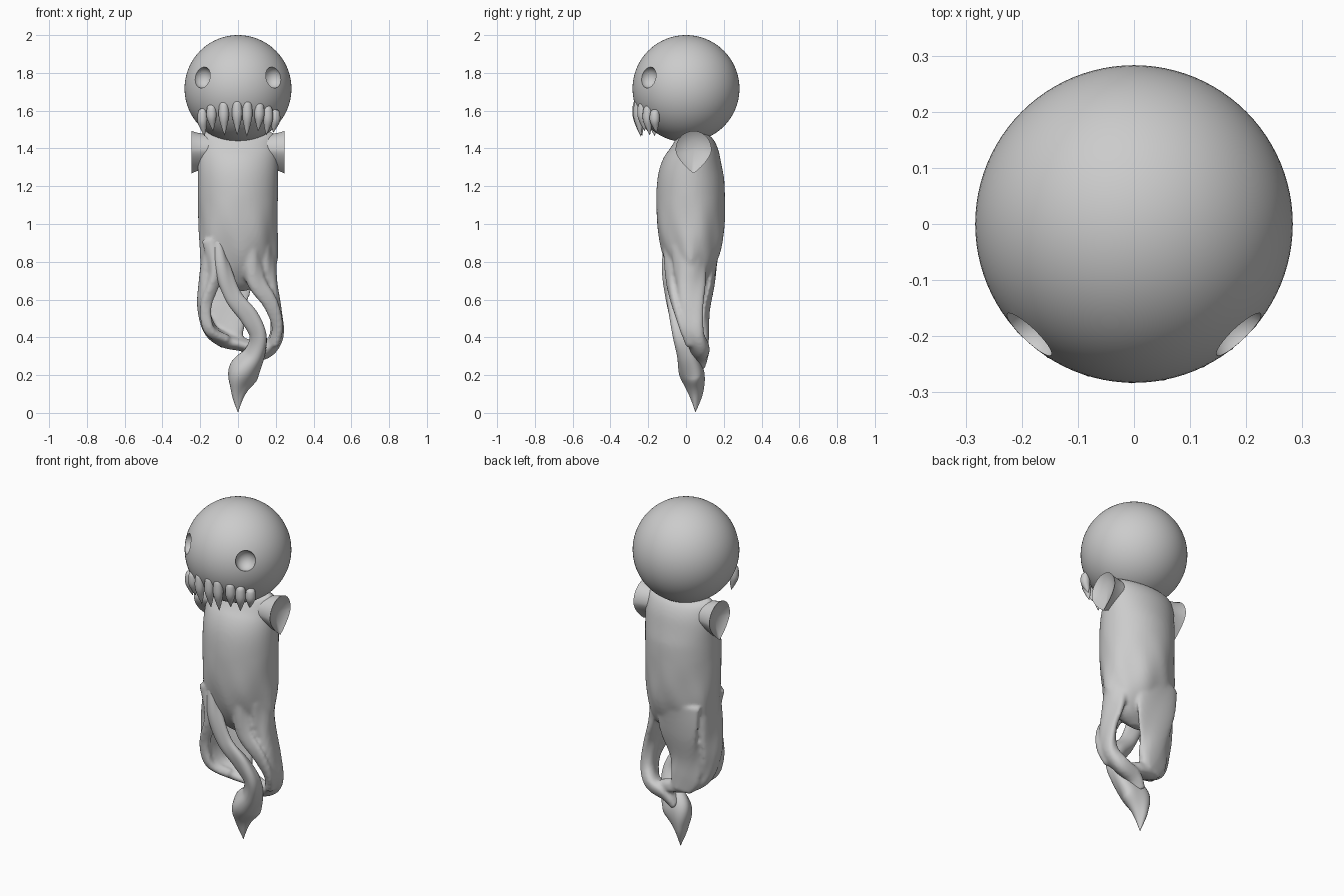
import bpy
import bmesh
from math import sin, cos, pi, radians, sqrt
from mathutils import Vector, Matrix

cube = bpy.data.objects.get("Cube")
if cube:
    bpy.data.objects.remove(cube, do_unlink=True)

grey = bpy.data.materials.new("plain grey")
grey.use_nodes = True
grey.diffuse_color = (0.6, 0.6, 0.6, 1)
grey.node_tree.nodes["Principled BSDF"].inputs["Base Color"].default_value = (0.6, 0.6, 0.6, 1)


def make(name, bm):
    bmesh.ops.recalc_face_normals(bm, faces=bm.faces)
    mesh = bpy.data.meshes.new(name)
    bm.to_mesh(mesh)
    bm.free()
    mesh.materials.append(grey)
    obj = bpy.data.objects.new(name, mesh)
    bpy.context.collection.objects.link(obj)
    return obj


def smooth(obj, angle=40):
    bpy.ops.object.select_all(action='DESELECT')
    obj.select_set(True)
    bpy.context.view_layer.objects.active = obj
    bpy.ops.object.shade_smooth_by_angle(angle=radians(angle))


def bake(obj):
    """Turn the modifier result into the object's own mesh."""
    bpy.context.view_layer.update()
    deps = bpy.context.evaluated_depsgraph_get()
    mesh = bpy.data.meshes.new_from_object(obj.evaluated_get(deps))
    obj.modifiers.clear()
    obj.data = mesh


def loft(bm, rings):
    """Skin a list of closed rings and cap both ends."""
    rows = [[bm.verts.new(p) for p in ring] for ring in rings]
    n = len(rows[0])
    for a, b in zip(rows, rows[1:]):
        for i in range(n):
            j = (i + 1) % n
            bm.faces.new((a[i], a[j], b[j], b[i]))
    bm.faces.new(rows[0])
    bm.faces.new(rows[-1][::-1])


def spline(points, steps=8):
    """Catmull-Rom samples through points of any dimension."""
    pts = [Vector(p) for p in points]
    pts = [pts[0]] + pts + [pts[-1]]
    out = []
    for a, b, c, d in zip(pts, pts[1:], pts[2:], pts[3:]):
        for k in range(steps):
            t = k / steps
            out.append(b + (c - a) * (t / 2) + (a * 2 - b * 5 + c * 4 - d) * (t * t / 2)
                       + (b * 3 - a - c * 3 + d) * (t ** 3 / 2))
    return out + [pts[-1]]


def sweep(bm, points, side, fold=None, sides=32, steps=8):
    """Sweep an oval along x, y, z, half width, half thickness points."""
    samples = spline(points, steps)
    rings = []
    for k, s in enumerate(samples):
        p = Vector(s[:3])
        ahead = Vector(samples[min(k + 1, len(samples) - 1)][:3])
        behind = Vector(samples[max(k - 1, 0)][:3])
        t = (ahead - behind).normalized()
        u = Vector(side)
        u = (u - t * u.dot(t)).normalized()
        v = t.cross(u)
        ring = []
        for i in range(sides):
            a = 2 * pi * i / sides
            f = fold(a, p.z) if fold else 1
            ring.append(p + (u * max(s[3], .001) * cos(a) + v * max(s[4], .001) * sin(a)) * f)
        rings.append(ring)
    loft(bm, rings)


# Head with two hollow eye sockets
bm = bmesh.new()
bmesh.ops.create_uvsphere(bm, u_segments=96, v_segments=48, radius=0.283)
bmesh.ops.translate(bm, vec=(0, 0, 1.717), verts=bm.verts)
head = make("head", bm)
cutters = []
for x in (-1, 1):
    bm = bmesh.new()
    bmesh.ops.create_uvsphere(bm, u_segments=32, v_segments=16, radius=0.054)
    bmesh.ops.scale(bm, vec=(1, 1, 1.05), verts=bm.verts)
    spot = Vector((x * .185, -.195, .058)).normalized() * .277
    bmesh.ops.translate(bm, vec=spot + Vector((0, 0, 1.717)), verts=bm.verts)
    cutter = make("socket_cutter", bm)
    cutter.hide_render = True
    cutters.append(cutter)
    mod = head.modifiers.new("socket", 'BOOLEAN')
    mod.operation = 'DIFFERENCE'
    mod.solver = 'EXACT'
    mod.object = cutter
bake(head)
for cutter in cutters:
    bpy.data.objects.remove(cutter, do_unlink=True)
smooth(head)

# Teeth hanging in an arc from the upper lip
for i, deg in enumerate((-47, -33, -17, -1, 11, 26, 38, 50)):
    a = radians(deg)
    out = Vector((sin(a), -cos(a), 0))
    top = 1.6 + .06 * cos(a * 1.7)
    length = .21 - .09 * abs(sin(a)) - .02 * (i % 2)
    path = []
    for drop, reach, w, t in ((0, .26, .012, .008), (.12, .258, .024, .022),
                              (.45, .258, .027, .025), (.75, .25, .015, .015), (1, .243, .001, .001)):
        p = out * reach
        path.append((p.x, p.y, top - drop * length, w, t))
    bm = bmesh.new()
    sweep(bm, path, (cos(a), sin(a), 0), sides=16, steps=5)
    smooth(make("tooth", bm), 60)


# Draped torso with folds that deepen downwards
def drape(a, z):
    depth = min(max((1.15 - z) / .4, 0), 1)
    return 1 + depth * (.035 * sin(5 * a + 9 * z) + .02 * sin(9 * a - 14 * z))


def groove(a, z):
    return 1 + .1 * sin(3 * a + 12 * z)


body = bmesh.new()
sweep(body, [(0, .04, 1.492, .17, .02), (0, .04, 1.465, .2, .085), (0, .042, 1.38, .212, .135),
             (0, .027, 1.25, .213, .175), (0, .024, 1.05, .21, .181), (0, .028, .9, .208, .165),
             (0, .03, .78, .195, .125), (0, .03, .69, .14, .07), (0, .03, .645, .04, .02)],
      (1, 0, 0), drape, 64, 10)

# Twisting cloth strands below the torso
across, deep = (1, 0, 0), (0, 1, 0)
strands = [
    (deep, [(.15, .02, .88, .09, .045), (.165, .02, .7, .08, .04), (.2, .03, .55, .06, .033),
            (.207, .045, .42, .055, .036), (.16, .075, .34, .052, .04), (.07, .07, .3, .05, .04),
            (.02, .06, .24, .04, .03)]),
    (deep, [(-.15, .02, .88, .1, .045), (-.17, .01, .7, .09, .038), (-.18, .01, .56, .075, .033),
            (-.145, .02, .44, .06, .036), (-.07, .05, .385, .055, .04), (.03, .07, .36, .05, .035),
            (.1, .06, .34, .04, .03)]),
    (across, [(-.04, .13, .88, .13, .05), (-.05, .125, .7, .12, .03), (-.06, .1, .55, .095, .025),
              (-.05, .09, .44, .09, .03), (-.03, .085, .36, .06, .035)]),
    (across, [(.06, -.09, .88, .05, .03), (.09, -.075, .7, .05, .03), (.17, -.05, .58, .04, .03),
              (.21, -.01, .46, .03, .03), (.19, .03, .36, .03, .03)]),
    (across, [(-.15, -.08, .92, .04, .03), (-.12, -.085, .74, .035, .03), (-.17, -.06, .57, .03, .028),
              (-.15, -.04, .44, .03, .028), (-.06, .01, .385, .03, .025)]),
]
for side, path in strands:
    sweep(body, path, side, groove)
robe = make("draped_body", body)
mod = robe.modifiers.new("merge", 'REMESH')
mod.mode = 'VOXEL'
mod.voxel_size = 0.01
mod = robe.modifiers.new("soften", 'SMOOTH')
mod.factor = 0.5
mod.iterations = 5
bake(robe)
smooth(robe, 80)

# Long front strand that curls into the pointed tail
bm = bmesh.new()
sweep(bm, [(-.12, -.085, .98, .02, .02), (-.09, -.095, .78, .045, .03), (-.03, -.08, .62, .045, .03),
           (.06, -.055, .51, .048, .036), (.11, -.03, .41, .045, .04), (.09, .005, .31, .055, .05),
           (.025, .035, .21, .08, .065), (0, .05, .11, .04, .04), (0, .05, .005, .001, .001)],
      across, groove, 32, 10)
smooth(make("tail_strand", bm), 80)

# Shoulder stubs with flared teardrop openings
for x in (-1, 1):
    rings = []
    for reach, size in ((.1, .8), (.18, .84), (.22, .91), (.246, 1), (.236, .85), (.222, .5), (.217, .08)):
        ring = []
        for i in range(48):
            a = 2 * pi * i / 48
            c, s = cos(a), sin(a)
            h = .1 * s if s > 0 else -.125 * (.45 * -s + .55 * (1 - abs(c)))
            ring.append((x * reach, .04 + .095 * c * size, 1.393 + h * size))
        rings.append(ring)
    bm = bmesh.new()
    loft(bm, rings)
    smooth(make("left_shoulder" if x > 0 else "right_shoulder", bm), 50)
